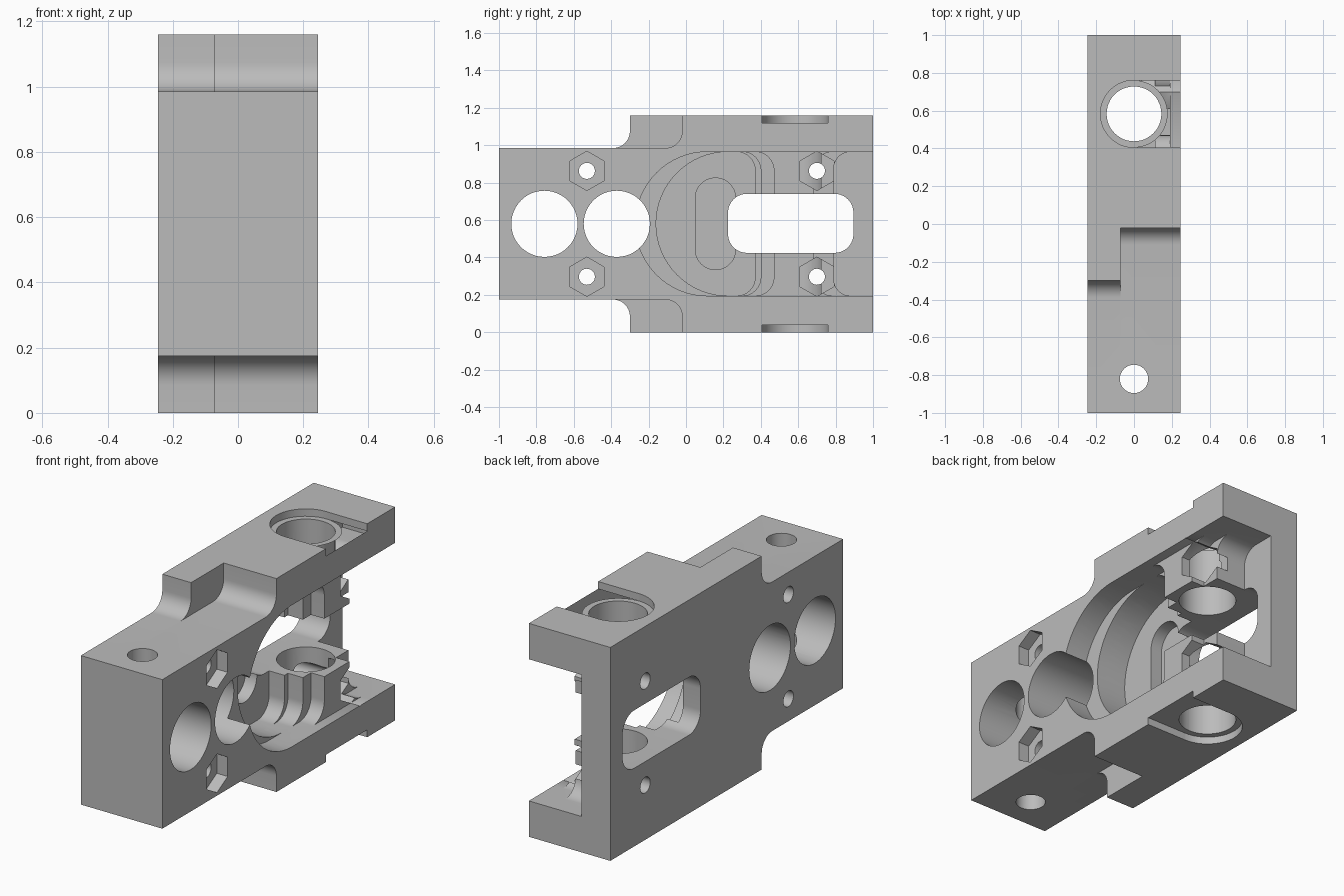
import bpy, bmesh, math
from mathutils import Vector

if "Cube" in bpy.data.objects:
    bpy.data.objects.remove(bpy.data.objects["Cube"])

MID = 0.58           # height of the horizontal symmetry plane
HALF = 0.245         # half thickness
FLOOR = -0.072       # inner face of the web

grey = bpy.data.materials.new("machined grey")
grey.diffuse_color = (0.5, 0.5, 0.5, 1)
grey.use_nodes = True
grey.node_tree.nodes["Principled BSDF"].inputs["Base Color"].default_value = grey.diffuse_color


def prism(name, pts, lo, hi, axis="x"):
    """Extrude a profile along x (points are y, z) or along z (points are x, y)."""
    bm = bmesh.new()
    place = (lambda p: (lo, p[0], p[1])) if axis == "x" else (lambda p: (p[0], p[1], lo))
    face = bm.faces.new([bm.verts.new(place(p)) for p in pts])
    out = bmesh.ops.extrude_face_region(bm, geom=[face])
    move = Vector((hi - lo, 0, 0)) if axis == "x" else Vector((0, 0, hi - lo))
    bmesh.ops.translate(bm, vec=move, verts=[v for v in out["geom"] if isinstance(v, bmesh.types.BMVert)])
    bmesh.ops.recalc_face_normals(bm, faces=bm.faces)
    mesh = bpy.data.meshes.new(name)
    bm.to_mesh(mesh)
    bm.free()
    ob = bpy.data.objects.new(name, mesh)
    bpy.context.collection.objects.link(ob)
    mesh.materials.append(grey)
    return ob


def arc(cx, cy, r, a0, a1, n=10):
    return [(cx + r * math.cos(math.radians(a0 + (a1 - a0) * i / n)),
             cy + r * math.sin(math.radians(a0 + (a1 - a0) * i / n))) for i in range(n + 1)]


def circle(cx, cy, r, n=48):
    return arc(cx, cy, r, 0, 360 - 360 / n, n - 1)


def rounded(y0, y1, z0, z1, r_left, r_right):
    """Rectangle with separate corner radii on its two ends (0 keeps a corner sharp)."""
    def corner(y, z, sy, sz, r, a):
        return arc(y - sy * r, z - sz * r, r, a, a + 90, 16) if r else [(y, z)]
    pts = (corner(y1, z1, 1, 1, r_right, 0) + corner(y0, z1, -1, 1, r_left, 90)
           + corner(y0, z0, -1, -1, r_left, 180) + corner(y1, z0, 1, -1, r_right, 270))
    return [p for i, p in enumerate(pts) if (Vector(p) - Vector(pts[i - 1])).length > 1e-5]


def combine(target, tool, operation="DIFFERENCE"):
    mod = target.modifiers.new("bool", "BOOLEAN")
    mod.operation, mod.solver, mod.object = operation, "EXACT", tool
    bpy.context.view_layer.objects.active = target
    bpy.ops.object.modifier_apply(modifier=mod.name)
    bpy.data.objects.remove(tool)


def body_profile(step):
    """Side outline: slim nose, concave fillets, then the full-height rear."""
    top = [(1, 1.16), (step, 1.16)] + arc(step - 0.09, 1.075, 0.09, 0, -90) + [(-1, 0.985)]
    return top + [(y, 2 * MID - z) for y, z in reversed(top)]


# Body: two slabs whose shoulders start at different lengths
body = prism("bearing_block", body_profile(-0.30), -HALF, FLOOR)
combine(body, prism("front_slab", body_profile(-0.02), FLOOR, HALF), "UNION")

# Main pocket, stepped in depth, leaving a stepped bearing seat in the middle
Z0, Z1, R = 0.195, 0.965, 0.3849
pockets = [
    (0.19, -0.27, 1.2, R, 0),
    (0.11, -0.27, 0.47, R, 0.10),
    (0.02, -0.16, 0.40, R, 0.10),
    (FLOOR, -0.16, 0.37, R, 0.10),
    (0.11, 0.685, 1.2, 0.10, 0),
    (FLOOR, 0.79, 1.2, 0.09, 0),
]
for floor, y0, y1, ra, rb in pockets:
    combine(body, prism("pocket", rounded(y0, y1, Z0, Z1, ra, rb), floor, 0.4))

# Slot recess and the long window
combine(body, prism("slot", rounded(0.05, 0.265, 0.335, 0.825, 0.107, 0.107), -0.14, 0.4))
combine(body, prism("window", rounded(0.225, 0.895, 0.425, 0.74, 0.10, 0.10), -0.4, 0.4))

# Large cross bores
for y in (-0.757, -0.37):
    combine(body, prism("cross_bore", circle(y, MID, 0.177), -0.4, 0.4))

# Screw holes with hexagonal nut pockets
for y, floor in ((-0.53, 0.18), (0.70, 0.04)):
    for z in (MID - 0.283, MID + 0.283):
        combine(body, prism("screw_hole", circle(y, z, 0.043, 24), -0.4, 0.4))
        combine(body, prism("nut_pocket", arc(y, z, 0.105, 30, 330, 5), floor, 0.4))

# Vertical bores
combine(body, prism("pin_bore", circle(0, -0.82, 0.075, 32), -0.2, 1.4, "z"))
combine(body, prism("rod_bore", circle(0, 0.583, 0.145), -0.2, 1.4, "z"))

# Counterbores with side slots on top and bottom
for lo, hi in ((1.12, 1.3), (-0.14, 0.04)):
    combine(body, prism("counterbore", circle(0, 0.583, 0.178), lo, hi, "z"))
    slot = [(FLOOR, 0.405), (0.4, 0.405), (0.4, 0.76), (FLOOR, 0.76)]
    ring = [(0.0, 0.405), (0.4, 0.405), (0.4, 0.76), (0.0, 0.76)]
    combine(body, prism("side_slot", ring, lo, hi, "z"))

# Smooth the curved walls, keep machined edges crisp
bpy.ops.object.select_all(action="DESELECT")
body.select_set(True)
bpy.context.view_layer.objects.active = body
bpy.ops.object.shade_smooth_by_angle(angle=math.radians(30))
